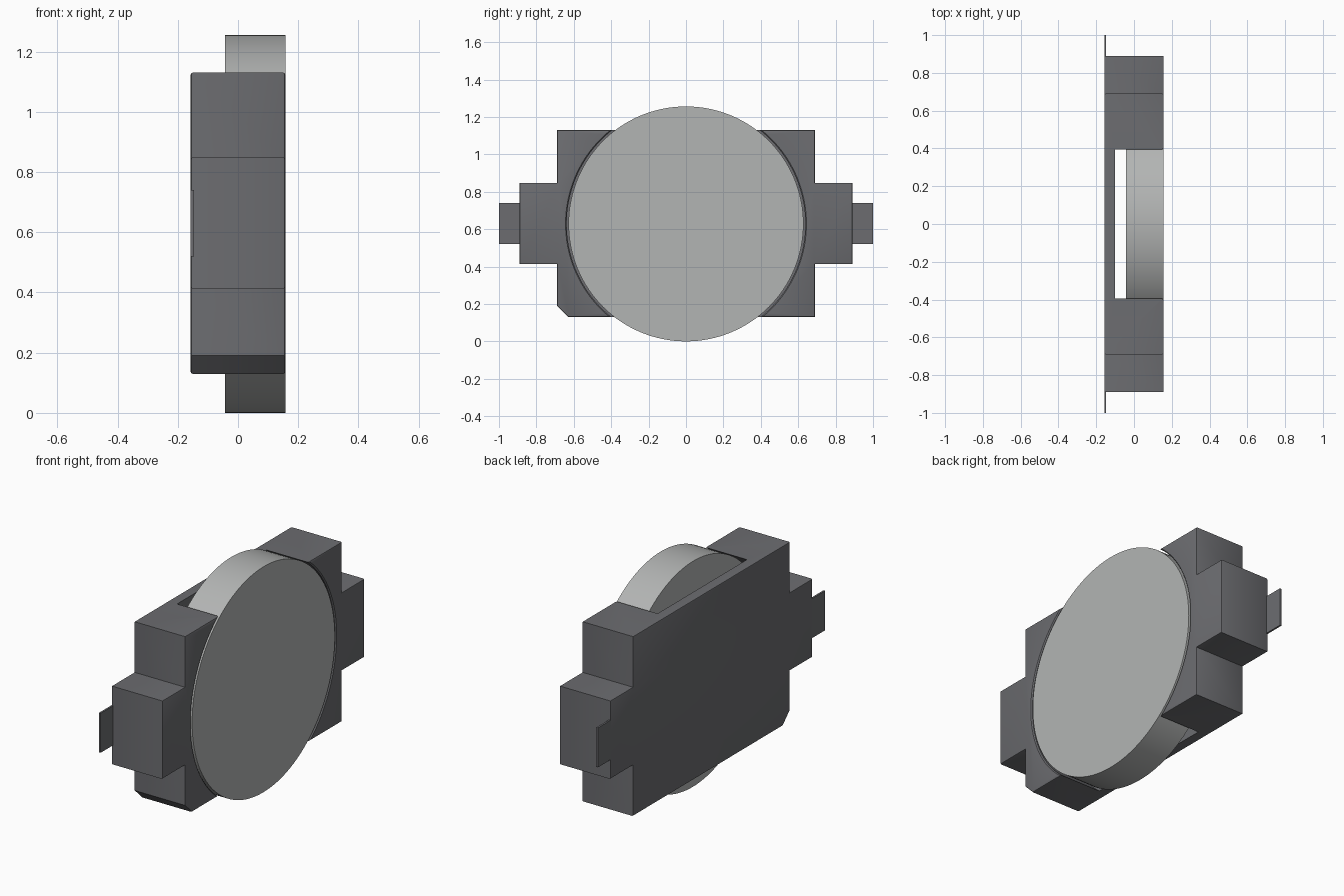
import bpy, bmesh, math
from mathutils import Matrix

if "Cube" in bpy.data.objects:
    bpy.data.objects.remove(bpy.data.objects["Cube"])

XB, XF = -0.157, 0.157      # back and front of the holder
ZC, R_CELL, R_POCKET = 0.628, 0.628, 0.638


def material(name, rgb):
    m = bpy.data.materials.new(name)
    m.diffuse_color = (*rgb, 1)
    m.use_nodes = True
    m.node_tree.nodes["Principled BSDF"].inputs["Base Color"].default_value = m.diffuse_color
    return m


plastic = material("dark grey plastic", (0.15, 0.152, 0.163))
steel = material("light grey steel", (0.45, 0.46, 0.455))


def add_object(name, bm, mat):
    bmesh.ops.recalc_face_normals(bm, faces=bm.faces)
    me = bpy.data.meshes.new(name)
    bm.to_mesh(me)
    bm.free()
    me.materials.append(mat)
    ob = bpy.data.objects.new(name, me)
    bpy.context.collection.objects.link(ob)
    return ob


def disc(name, rings, mat, segments=128):
    """Solid of revolution around the x axis; rings are (x, radius)."""
    bm = bmesh.new()
    loops = []
    for x, r in rings:
        loops.append([bm.verts.new((x, r * math.cos(a), ZC + r * math.sin(a)))
                      for a in (2 * math.pi * i / segments for i in range(segments))])
    for a, b in zip(loops, loops[1:]):
        for i in range(segments):
            j = (i + 1) % segments
            bm.faces.new((a[i], a[j], b[j], b[i]))
    bm.faces.new(loops[0])
    bm.faces.new(loops[-1])
    return add_object(name, bm, mat)


# Holder body: stepped outline with one clipped corner, softened front and back rims
outline = [(-0.63, 0.13), (0.69, 0.13), (0.69, 0.413), (0.89, 0.413), (0.89, 0.848),
           (0.69, 0.848), (0.69, 1.13), (-0.69, 1.13), (-0.69, 0.848), (-0.89, 0.848),
           (-0.89, 0.413), (-0.69, 0.413), (-0.69, 0.19)]
bm = bmesh.new()
back = bm.faces.new([bm.verts.new((XB, y, z)) for y, z in outline])
ext = bmesh.ops.extrude_face_region(bm, geom=[back], use_keep_orig=True)
bmesh.ops.translate(bm, vec=(XF - XB, 0, 0),
                    verts=[g for g in ext["geom"] if isinstance(g, bmesh.types.BMVert)])
bmesh.ops.recalc_face_normals(bm, faces=bm.faces)
rims = [e for e in bm.edges if abs(e.verts[0].co.x - e.verts[1].co.x) < 1e-5]
bmesh.ops.bevel(bm, geom=rims, offset=0.006, segments=2, profile=0.5, affect='EDGES')
holder = add_object("holder_body", bm, plastic)

# Round pocket, open at the top and bottom of the holder, with a slightly flared rim
cutter = disc("pocket_cutter", [(-0.10, R_POCKET), (XF - 0.006, R_POCKET),
                                (XF + 0.006, R_POCKET + 0.012)], plastic)
cutter.hide_render = True
cutter.hide_set(True)
cut = holder.modifiers.new("pocket", 'BOOLEAN')
cut.operation = 'DIFFERENCE'
cut.solver = 'EXACT'
cut.object = cutter

# Coin cell
cell = disc("coin_cell", [(-0.043, R_CELL), (XF, R_CELL)], steel)

# Solder tabs at both ends
tabs = []
for side, name in ((-1, "left_tab"), (1, "right_tab")):
    bm = bmesh.new()
    bmesh.ops.create_cube(bm, size=1, matrix=Matrix.Translation((XB + 0.005, side * 0.94, 0.63))
                          @ Matrix.Diagonal((0.01, 0.12, 0.22, 1)))
    tabs.append(add_object(name, bm, plastic))

# Smooth the round walls, keep the corners sharp
bpy.context.view_layer.objects.active = holder
holder.select_set(True)
bpy.ops.object.modifier_apply(modifier="pocket")
bpy.data.objects.remove(cutter)
cell.select_set(True)
bpy.ops.object.shade_smooth_by_angle(angle=math.radians(30))
